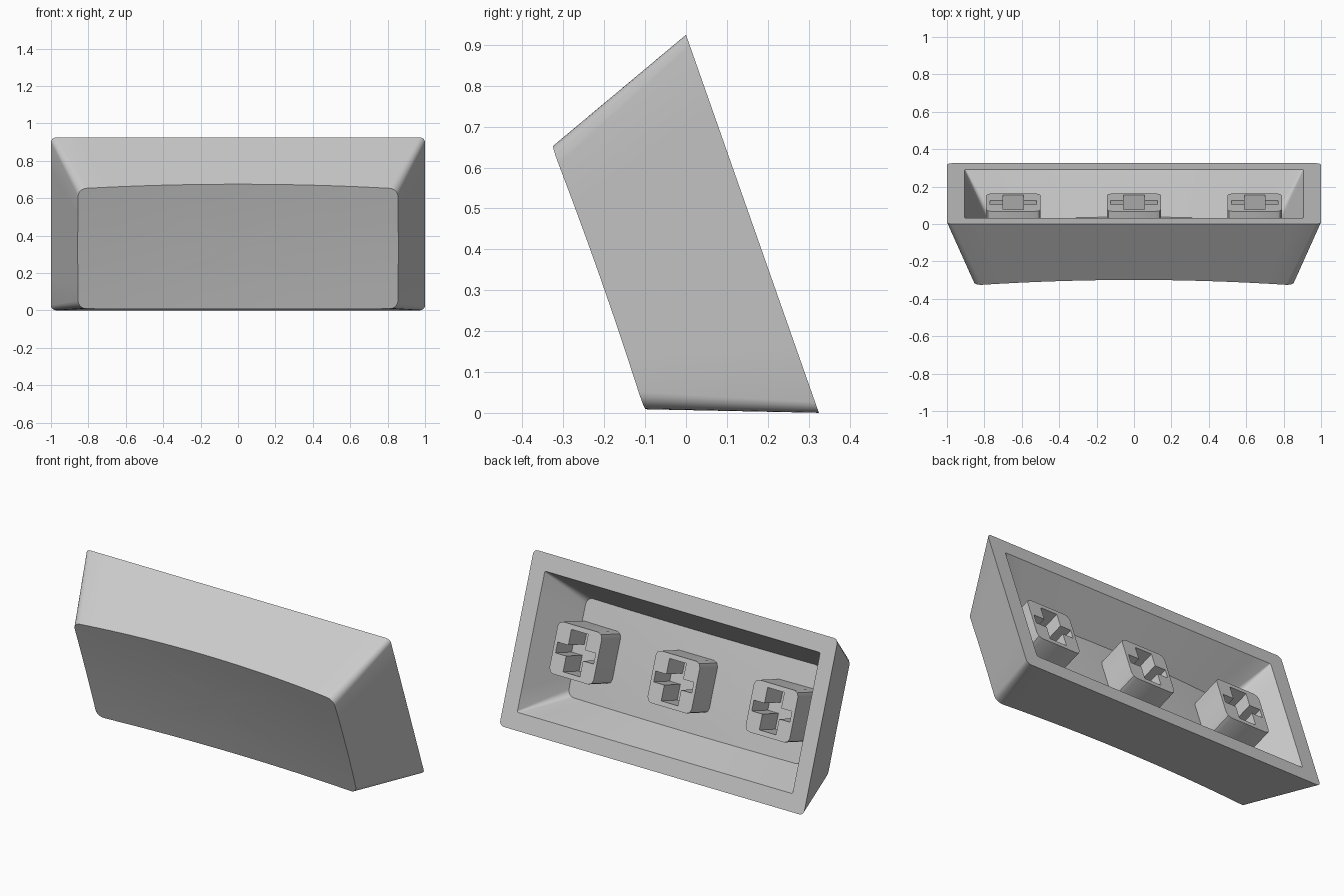
import bpy, bmesh, math
from mathutils import Matrix

if "Cube" in bpy.data.objects:
    bpy.data.objects.remove(bpy.data.objects["Cube"])

# Tilted frame: local x = width, local y = height along the open rim, local z = depth towards the front
V = (-0.3315, 0.9435)
N = (-0.9435, -0.3315)
FRAME = Matrix(((1, 0, 0, 0),
                (0, V[0], N[0], 0.1625),
                (0, V[1], N[1], 0.4625),
                (0, 0, 0, 1)))

plastic = bpy.data.materials.new("grey plastic")
plastic.diffuse_color = (0.6, 0.6, 0.6, 1)
plastic.use_nodes = True
plastic.node_tree.nodes["Principled BSDF"].inputs["Base Color"].default_value = plastic.diffuse_color


def rounded_rect(hx, hy, r, nx=16, ny=6, arc=5):
    """Rounded rectangle with evenly divided straight edges."""
    pts = []
    corners = [(hx - r, hy - r), (r - hx, hy - r), (r - hx, r - hy), (hx - r, r - hy)]
    for k, (cx, cy) in enumerate(corners):
        for i in range(arc + 1):
            a = math.pi / 2 * (k + i / arc)
            pts.append((cx + r * math.cos(a), cy + r * math.sin(a)))
        last = pts[-1]
        dx, dy = corners[(k + 1) % 4]
        a = math.pi / 2 * (k + 1)
        nxt = (dx + r * math.cos(a), dy + r * math.sin(a))
        n = nx if k % 2 == 0 else ny
        for i in range(1, n):
            t = i / n
            pts.append((last[0] + (nxt[0] - last[0]) * t, last[1] + (nxt[1] - last[1]) * t))
    return pts


def loft(name, rings, start=None, end=None):
    """Skin rings of equal length; the ends close to a pole or a flat cap."""
    bm = bmesh.new()
    loops = [[bm.verts.new(p) for p in ring] for ring in rings]
    count = len(loops[0])
    for a, b in zip(loops, loops[1:]):
        for i in range(count):
            j = (i + 1) % count
            bm.faces.new((a[i], a[j], b[j], b[i]))
    for loop, pole in ((loops[0], start), (loops[-1], end)):
        if pole is None:
            bm.faces.new(loop)
        else:
            tip = bm.verts.new(pole)
            for i in range(count):
                bm.faces.new((loop[i], loop[(i + 1) % count], tip))
    bmesh.ops.recalc_face_normals(bm, faces=bm.faces)
    bm.transform(FRAME)
    mesh = bpy.data.meshes.new(name)
    bm.to_mesh(mesh)
    bm.free()
    mesh.materials.append(plastic)
    obj = bpy.data.objects.new(name, mesh)
    bpy.context.collection.objects.link(obj)
    bpy.ops.object.select_all(action='DESELECT')
    obj.select_set(True)
    bpy.context.view_layer.objects.active = obj
    bpy.ops.object.shade_smooth_by_angle(angle=math.radians(30))
    return obj


def dish(x, y, middle):
    """Shallow spherical hollow, deepest at the middle."""
    return middle + (x * x + y * y) / 20.5


def surface(outline, scales, middle):
    return [[(x * s, y * s, dish(x * s, y * s, middle)) for x, y in outline] for s in scales]


# Cap shell: dished front, tapering walls, flat rim, hollow inside
front = []
for x, y in rounded_rect(0.855, 0.34, 0.045):
    d = dish(x, y, 0.359)
    front.append((x * (1 - 0.145 * d / 0.4) / 0.855, y * (0.49 - 0.15 * d / 0.4) / 0.34))
floor = rounded_rect(0.77, 0.275, 0.04)
rings = surface(front, (0.2, 0.4, 0.6, 0.8, 1), 0.359)
rings.append([(x, y, 0) for x, y in rounded_rect(1, 0.49, 0.028)])
rings.append([(x, y, 0) for x, y in rounded_rect(0.905, 0.392, 0.008)])
rings += surface(floor, (1, 0.8, 0.6, 0.4, 0.2), 0.225)
loft("cap_shell", rings, (0, 0, 0.359), (0, 0, 0.225))

# Mounting stems with a cross-shaped socket
H, C = 0.145, 0.03
body_q = [(H, H - C), (H - 0.3 * C, H - 0.3 * C), (H - C, H)]
cross_q = [(0.125, 0.03), (0.055, 0.03), (0.055, 0.118)]


def four_quadrants(q):
    flip = q[::-1]
    return (q + [(-x, y) for x, y in flip] + [(-x, -y) for x, y in q]
            + [(x, -y) for x, y in flip])


for label, cx in (("left", -0.645), ("middle", 0), ("right", 0.645)):
    body, cross = four_quadrants(body_q), four_quadrants(cross_q)
    loft(label + "_stem", [[(cx + x, y, z) for x, y in shape]
                           for shape, z in ((body, 0.29), (body, 0.05), (cross, 0.05), (cross, 0.21))])
